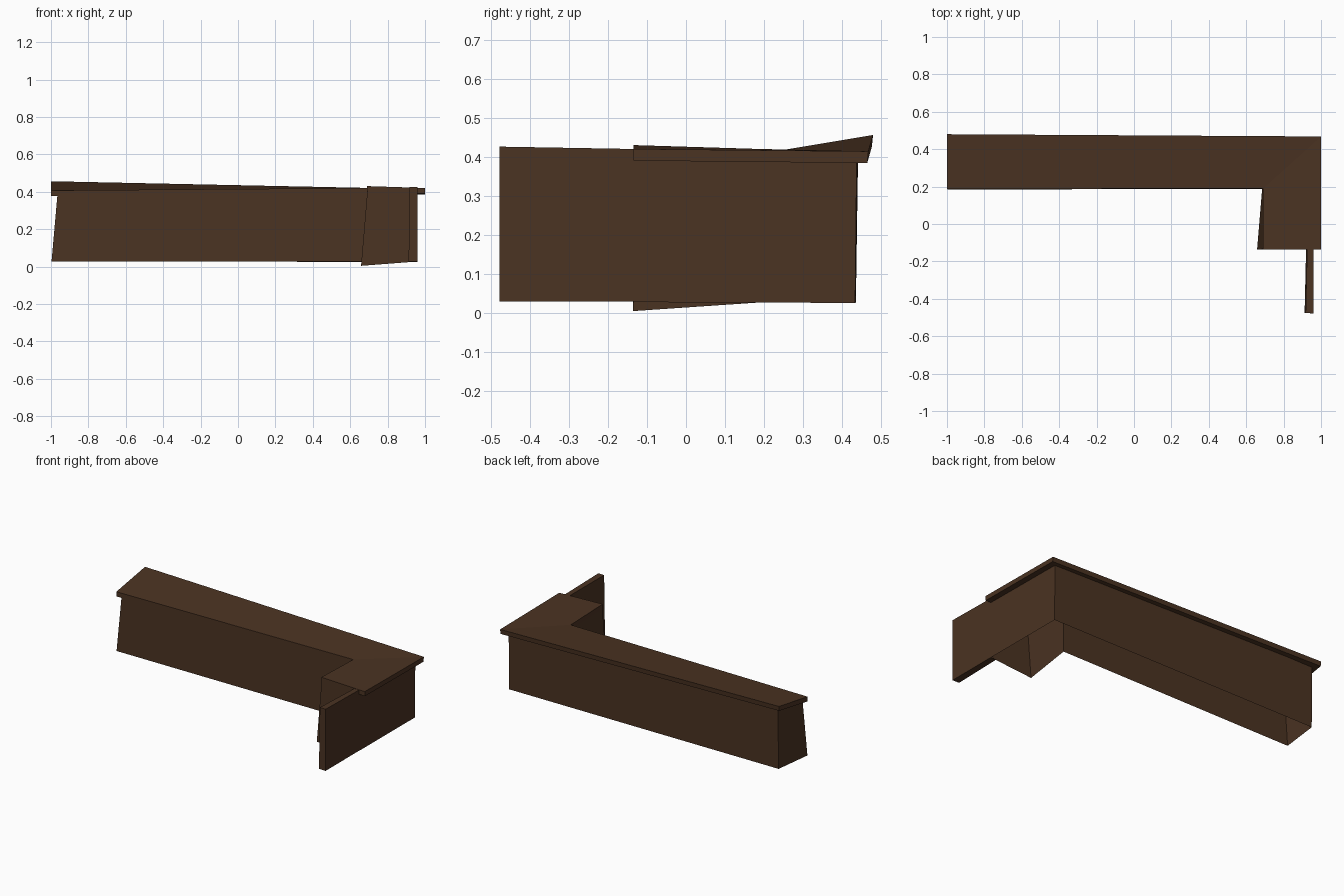
import bpy

if "Cube" in bpy.data.objects:
    bpy.data.objects.remove(bpy.data.objects["Cube"])

wood = bpy.data.materials.new("dark brown wood")
wood.diffuse_color = (0.07, 0.033, 0.016, 1)
wood.use_nodes = True
wood.node_tree.nodes["Principled BSDF"].inputs["Base Color"].default_value = wood.diffuse_color


def make(name, verts, faces):
    mesh = bpy.data.meshes.new(name)
    mesh.from_pydata(verts, [], faces)
    mesh.materials.append(wood)
    obj = bpy.data.objects.new(name, mesh)
    bpy.context.collection.objects.link(obj)
    return obj


def walls(n):
    # side quads joining a lower ring (0..n-1) to an upper ring (n..2n-1)
    return [(i, (i + 1) % n, n + (i + 1) % n, n + i) for i in range(n)]


# L-shaped plan order: left front, inner corner, inner front,
# right front, right back, left back
def l_cap(offset, flip=False):
    quads = [(0, 1, 4, 5), (1, 2, 3, 4)]
    quads = [tuple(offset + i for i in q) for q in quads]
    return [q[::-1] for q in quads] if flip else quads


# Counter top: slightly warped L-shaped slab overhanging the outer sides
top = [(-1, 0.187, 0.407), (0.69, 0.19, 0.42), (0.69, -0.135, 0.43),
       (1, -0.135, 0.42), (1, 0.468, 0.414), (-1, 0.48, 0.456)]
under = [(x, y if y < 0.4 else y - 0.003, z - 0.03) for x, y, z in top]
make("counter_top", under + top, l_cap(0, True) + walls(6) + l_cap(6))

# Counter body: open-bottomed skirt leaning out on the inner side
bottom = [(-0.997, 0.185, 0.026), (0.685, 0.187, 0.026), (0.658, -0.136, 0.004),
          (0.96, -0.134, 0.027), (0.96, 0.434, 0.025), (-0.967, 0.436, 0.027)]
upper = [(-0.965, 0.191, 0.388), (0.692, 0.192, 0.40), (0.692, -0.1345, 0.41),
         (0.96, -0.134, 0.40), (0.96, 0.438, 0.395), (-0.965, 0.442, 0.43)]
make("counter_body", bottom + upper, walls(6))

# End panel: thin upright board continuing the outer side
panel_plan = [(0.912, -0.476), (0.96, -0.478), (0.96, -0.134), (0.92, -0.134)]
low = [(x, y, 0.028) for x, y in panel_plan]
high = [(x + (0.006 if x < 0.95 else 0), y, 0.426 if y < -0.3 else 0.42)
        for x, y in panel_plan]
make("end_panel", low + high, [(3, 2, 1, 0), (4, 5, 6, 7)] + walls(4))
